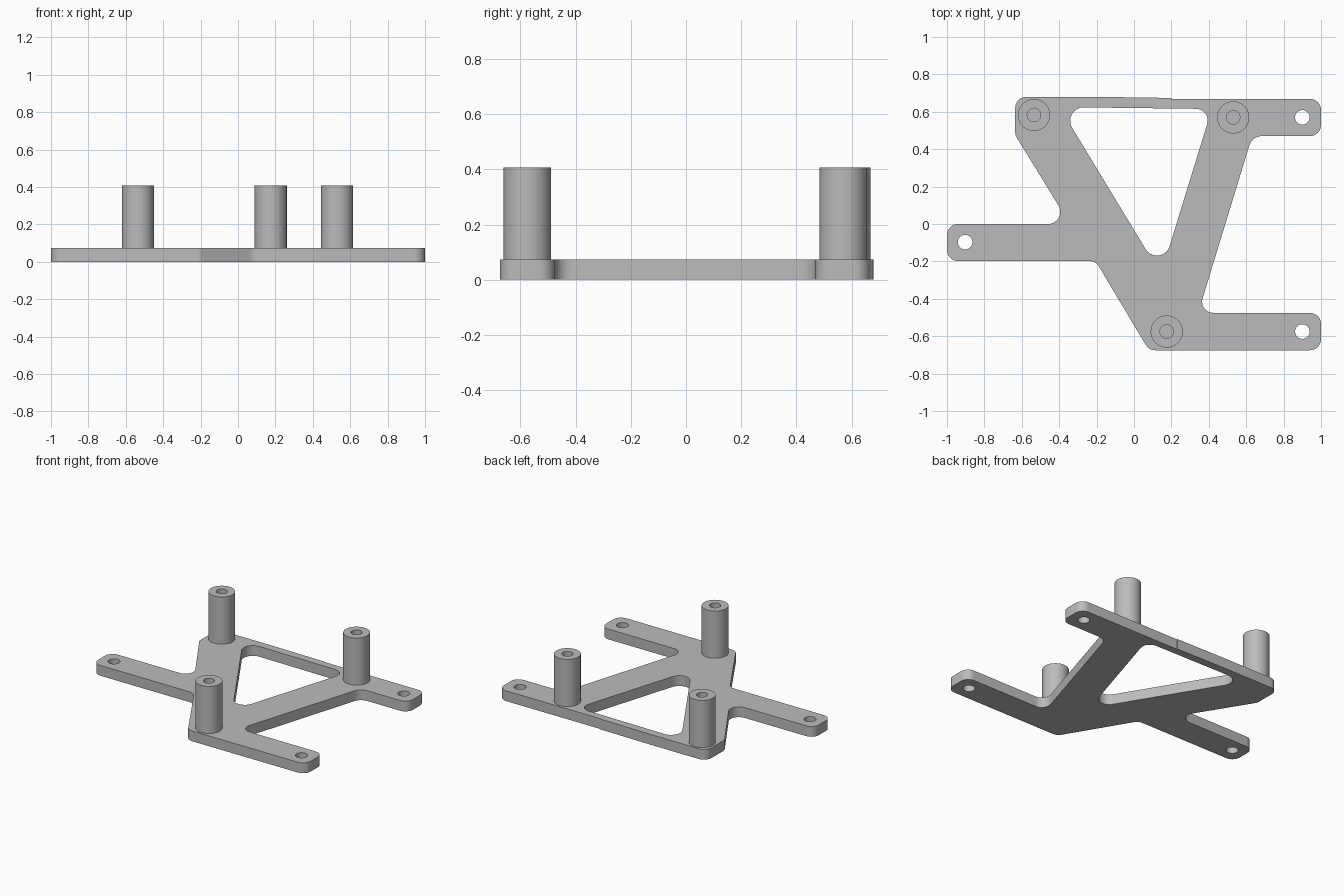
import bpy, bmesh
from math import pi, sin, cos, tan
from mathutils import Vector

cube = bpy.data.objects.get("Cube")
if cube:
    bpy.data.objects.remove(cube, do_unlink=True)

PLATE_TOP, POST_TOP = 0.073, 0.407

grey = bpy.data.materials.new("light_grey")
grey.use_nodes = True
grey.diffuse_color = (0.5, 0.5, 0.5, 1)
grey.node_tree.nodes["Principled BSDF"].inputs["Base Color"].default_value = (0.5, 0.5, 0.5, 1)


def fillet(corners, steps=10):
    """Round each (x, y, radius) corner of a closed polygon."""
    out = []
    for i, (x, y, r) in enumerate(corners):
        p = Vector((x, y))
        if r == 0:
            out.append(p)
            continue
        a = (Vector(corners[i - 1][:2]) - p).normalized()
        b = (Vector(corners[(i + 1) % len(corners)][:2]) - p).normalized()
        half = a.angle(b) / 2
        centre = p + (a + b).normalized() * (r / sin(half))
        start = p + a * (r / tan(half)) - centre
        end = p + b * (r / tan(half)) - centre
        sweep = pi - 2 * half
        for k in range(steps + 1):
            t = k / steps
            out.append(centre + (start * sin((1 - t) * sweep) + end * sin(t * sweep)) / sin(sweep))
    return out


def circle(x, y, r, n=32):
    return [Vector((x + r * cos(2 * pi * k / n), y + r * sin(2 * pi * k / n))) for k in range(n)]


def finish(name, mesh):
    mesh.materials.clear()
    mesh.materials.append(grey)
    ob = bpy.data.objects.new(name, mesh)
    bpy.context.collection.objects.link(ob)
    bpy.ops.object.select_all(action='DESELECT')
    ob.select_set(True)
    bpy.context.view_layer.objects.active = ob
    bpy.ops.object.shade_smooth_by_angle(angle=0.5)
    return ob


# Plate outline: three arms, a diagonal leg on each side and a thin rear bar
R = 0.06
outline = fillet([
    (-1, 0, R), (-1, -0.198, R), (-0.205, -0.198, R), (0.08, -0.675, R),
    (1, -0.675, R), (1, -0.475, R), (0.343, -0.475, R), (0.632, 0.47, 0.07),
    (1, 0.47, R), (1, 0.669, R), (0.2, 0.669, 0), (0.2, 0.674, 0),
    (-0.22, 0.68, 0), (-0.635, 0.68, R), (-0.635, 0.475, R), (-0.343, 0, 0.065)])

# Rounded triangular window
window = fillet([(-0.398, 0.625, 0.072), (0.144, -0.269, 0.07), (0.416, 0.615, 0.063)])

# Screw holes at the arm ends
holes = [circle(x, y, 0.039) for x, y in ((-0.903, -0.097), (0.9, 0.57), (0.9, -0.575))]

curve = bpy.data.curves.new("plate_profile", 'CURVE')
curve.dimensions, curve.fill_mode = '2D', 'BOTH'
curve.extrude = PLATE_TOP / 2
for loop in [outline, window] + holes:
    spline = curve.splines.new('POLY')
    spline.points.add(len(loop) - 1)
    for point, v in zip(spline.points, loop):
        point.co = (v.x, v.y, 0, 1)
    spline.use_cyclic_u = True
helper = bpy.data.objects.new("plate_profile", curve)
bpy.context.collection.objects.link(helper)
bpy.context.view_layer.update()
mesh = bpy.data.meshes.new_from_object(helper.evaluated_get(bpy.context.evaluated_depsgraph_get()))
bpy.data.objects.remove(helper, do_unlink=True)

# Weld the caps to the walls and rest the plate on the ground
bm = bmesh.new()
bm.from_mesh(mesh)
bmesh.ops.remove_doubles(bm, verts=bm.verts, dist=0.0002)
bmesh.ops.translate(bm, verts=bm.verts, vec=(0, 0, PLATE_TOP / 2))
bmesh.ops.recalc_face_normals(bm, faces=bm.faces)
bm.to_mesh(mesh)
bm.free()
finish("base_plate", mesh)


def standoff(name, x, y):
    """Hollow post, turned from a profile, with a blind screw hole."""
    bm = bmesh.new()
    profile = [(0.086, PLATE_TOP), (0.086, POST_TOP), (0.036, POST_TOP),
               (0.036, PLATE_TOP + 0.002), (0, PLATE_TOP + 0.002)]
    vs = [bm.verts.new((r, 0, z)) for r, z in profile]
    es = [bm.edges.new(pair) for pair in zip(vs, vs[1:])]
    bmesh.ops.spin(bm, geom=vs + es, cent=(0, 0, 0), axis=(0, 0, 1), angle=2 * pi, steps=48)
    bmesh.ops.remove_doubles(bm, verts=bm.verts, dist=0.0002)
    bmesh.ops.recalc_face_normals(bm, faces=bm.faces)
    if sum(f.normal.dot(Vector((*f.calc_center_median().xy, 0)))
           * f.calc_area() for f in bm.faces) < 0:
        bmesh.ops.reverse_faces(bm, faces=bm.faces)
    mesh = bpy.data.meshes.new(name)
    bm.to_mesh(mesh)
    bm.free()
    finish(name, mesh).location = (x, y, 0)


standoff("rear_right_standoff", -0.535, 0.583)
standoff("rear_left_standoff", 0.53, 0.57)
standoff("front_standoff", 0.175, -0.575)
